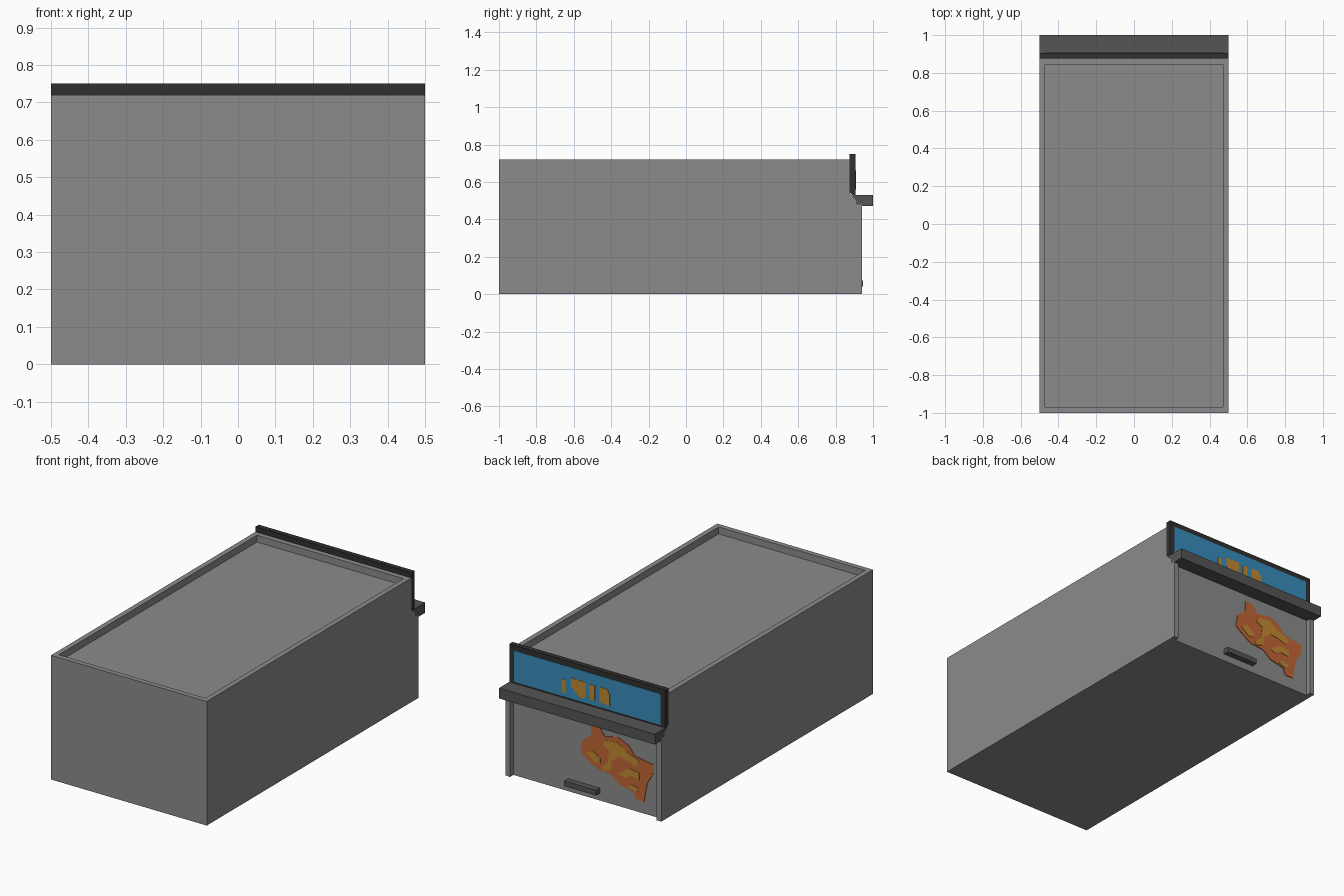
import bpy
import bmesh
from mathutils import Vector

cube = bpy.data.objects.get("Cube")
if cube:
    bpy.data.objects.remove(cube, do_unlink=True)


def material(name, r, g, b):
    mat = bpy.data.materials.new(name)
    mat.use_nodes = True
    mat.diffuse_color = (r, g, b, 1)
    mat.node_tree.nodes["Principled BSDF"].inputs["Base Color"].default_value = (r, g, b, 1)
    return mat


concrete = material("concrete_grey", 0.26, 0.26, 0.26)
charcoal = material("charcoal", 0.03, 0.03, 0.03)
dark_grey = material("dark_grey", 0.09, 0.09, 0.09)
blue = material("sign_blue", 0.04, 0.27, 0.51)
rust = material("rust_orange", 0.53, 0.13, 0.035)
amber = material("amber", 0.53, 0.25, 0.03)


def prism(name, points, direction, mat):
    """Extrude a flat polygon along a direction, returning object and bmesh."""
    bm = bmesh.new()
    face = bm.faces.new([bm.verts.new(p) for p in points])
    result = bmesh.ops.extrude_face_region(bm, geom=[face], use_keep_orig=True)
    moved = [v for v in result["geom"] if isinstance(v, bmesh.types.BMVert)]
    bmesh.ops.translate(bm, verts=moved, vec=Vector(direction))
    bmesh.ops.recalc_face_normals(bm, faces=bm.faces)
    mesh = bpy.data.meshes.new(name)
    bm.to_mesh(mesh)
    bm.free()
    mesh.materials.append(mat)
    obj = bpy.data.objects.new(name, mesh)
    bpy.context.scene.collection.objects.link(obj)
    return obj


def side_profile(name, yz, mat, x0=-0.5, x1=0.5):
    return prism(name, [(x0, y, z) for y, z in yz], (x1 - x0, 0, 0), mat)


def box(name, x, y, z, mat):
    ring = [(y[0], z[0]), (y[1], z[0]), (y[1], z[1]), (y[0], z[1])]
    return side_profile(name, ring, mat, *x)


def plate(name, xz, y, mat, thickness=0.004):
    return prism(name, [(x, y, z) for x, z in xz], (0, thickness, 0), mat)


def rect(x0, x1, z0, z1):
    return [(x0, z0), (x1, z0), (x1, z1), (x0, z1)]


DOOR, SIGN = 0.91, 0.905

# Main building, stepped back behind the sign, with a sunken roof
body = side_profile("building", [(-1, 0), (DOOR, 0), (DOOR, 0.5), (0.875, 0.54),
                                 (0.875, 0.72), (-1, 0.72)], concrete)
bm = bmesh.new()
bm.from_mesh(body.data)
roof = max(bm.faces, key=lambda f: f.calc_center_median().z)
bmesh.ops.inset_region(bm, faces=[roof], thickness=0.03, use_even_offset=True)
roof = bmesh.ops.extrude_discrete_faces(bm, faces=[roof])["faces"][0]
bmesh.ops.translate(bm, verts=roof.verts, vec=(0, 0, -0.04))
bm.to_mesh(body.data)
bm.free()

# Door jambs either side of the recessed shutter
for side, label in ((1, "left"), (-1, "right")):
    box(label + "_door_jamb", sorted((side * 0.47, side * 0.5)),
        (DOOR - 0.01, 0.94), (0, 0.48), concrete)

# Canopy and sign board above the door
side_profile("canopy", [(0.89, 0.53), (1, 0.53), (1, 0.47), (0.915, 0.47),
                        (0.9, 0.5)], dark_grey)
side_profile("sign_board", [(0.875, 0.75), (SIGN, 0.75), (SIGN, 0.53),
                            (0.9, 0.52), (0.875, 0.545)], charcoal)
plate("sign_panel", rect(-0.47, 0.47, 0.54, 0.72), SIGN - 0.002, blue)

# Abstract blocks on the sign
blocks = [
    rect(0.137, 0.163, 0.564, 0.64),
    [(0.1, 0.61), (0.1, 0.66), (0.01, 0.66), (0.01, 0.565), (0.05, 0.565)],
    rect(-0.05, -0.017, 0.57, 0.655),
    [(-0.08, 0.57), (-0.08, 0.657), (-0.13, 0.657), (-0.146, 0.63), (-0.146, 0.56)],
]
for i, shape in enumerate(blocks):
    plate("sign_block_" + "abcd"[i], shape, SIGN, amber)

# Door handle
box("door_handle", (-0.085, 0.12), (DOOR - 0.005, 0.945), (0.042, 0.072), dark_grey)

# Splash of paint on the door, with brighter patches on top
splash = [(-.03, .43), (-.08, .43), (-.12, .38), (-.2, .4), (-.27, .37), (-.31, .32),
          (-.43, .3), (-.43, .25), (-.39, .18), (-.37, .07), (-.32, .07), (-.3, .11),
          (-.21, .13), (-.16, .17), (-.07, .18), (-.02, .21), (.035, .25),
          (.025, .32), (-.03, .37)]
plate("paint_splash", splash, DOOR, rust)
patches = [
    [(0, .26), (-.04, .28), (-.09, .25), (-.09, .22), (-.05, .22)],
    [(-.12, .36), (-.2, .37), (-.26, .33), (-.34, .3), (-.32, .26), (-.26, .28),
     (-.21, .29), (-.16, .25), (-.16, .2), (-.11, .18), (-.1, .2), (-.14, .24),
     (-.15, .31), (-.11, .33)],
    [(-.21, .19), (-.27, .24), (-.34, .23), (-.34, .19), (-.29, .2), (-.25, .18)],
    [(-.29, .15), (-.34, .14), (-.32, .11), (-.27, .13)],
]
for i, shape in enumerate(patches):
    plate("paint_patch_" + "abcd"[i], shape, DOOR + 0.002, amber)
